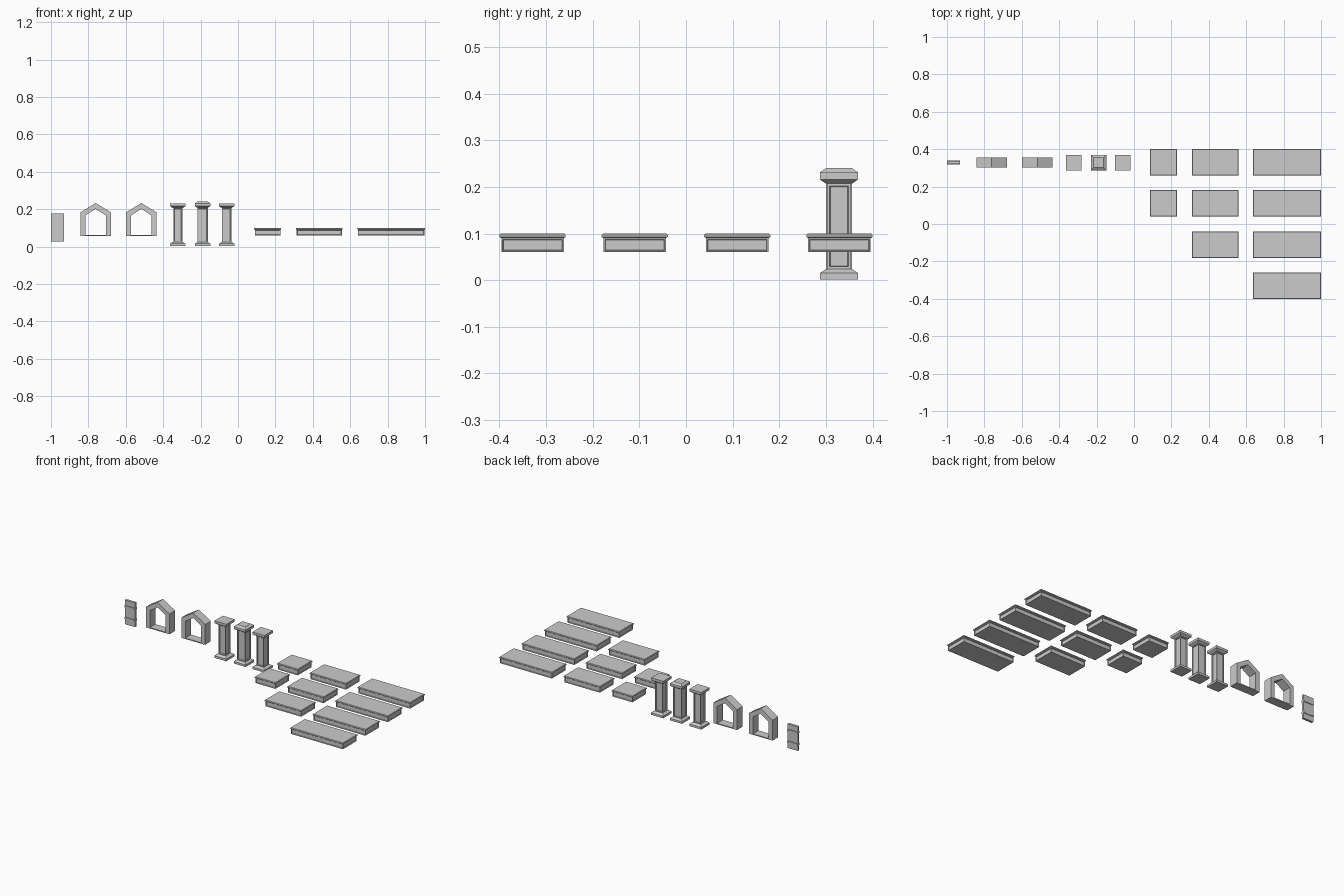
import bpy, bmesh

if "Cube" in bpy.data.objects:
    bpy.data.objects.remove(bpy.data.objects["Cube"])


def finish(bm, name):
    bmesh.ops.recalc_face_normals(bm, faces=bm.faces[:])
    me = bpy.data.meshes.new(name)
    bm.to_mesh(me)
    bm.free()
    ob = bpy.data.objects.new(name, me)
    bpy.context.collection.objects.link(ob)
    return ob


def loft_rects(name, cx, cy, rings, panel_ring, frame, depth):
    """Stack rectangles (half x, half y, z); sink panels into one ring's side faces."""
    bm = bmesh.new()
    loops, panels = [], []
    for hx, hy, z in rings:
        loops.append([bm.verts.new((cx + sx * hx, cy + sy * hy, z))
                      for sx, sy in ((-1, -1), (1, -1), (1, 1), (-1, 1))])
    for r in range(len(loops) - 1):
        a, b = loops[r], loops[r + 1]
        for i in range(4):
            j = (i + 1) % 4
            f = bm.faces.new((a[i], a[j], b[j], b[i]))
            if r == panel_ring:
                panels.append(f)
    bm.faces.new(loops[0][::-1])
    bm.faces.new(loops[-1])
    bm.normal_update()
    bmesh.ops.inset_individual(bm, faces=panels, thickness=frame, depth=0)
    bmesh.ops.inset_individual(bm, faces=panels, thickness=0.002, depth=-depth)
    return finish(bm, name)


def box(name, x0, x1, y0, y1, z0, z1):
    return loft_rects_plain(name, (x0 + x1) / 2, (y0 + y1) / 2,
                            (x1 - x0) / 2, (y1 - y0) / 2, z0, z1)


def loft_rects_plain(name, cx, cy, hx, hy, z0, z1):
    bm = bmesh.new()
    bmesh.ops.create_cube(bm, size=1)
    for v in bm.verts:
        v.co = (cx + v.co.x * 2 * hx, cy + v.co.y * 2 * hy, z0 + (v.co.z + 0.5) * (z1 - z0))
    return finish(bm, name)


def slab(name, x0, x1, y0, y1):
    hx, hy = (x1 - x0) / 2, (y1 - y0) / 2
    prof = [(0.004, 0.060), (0.004, 0.090), (0.0, 0.093), (0.0, 0.097), (0.003, 0.100)]
    loft_rects(name, (x0 + x1) / 2, (y0 + y1) / 2,
               [(hx - d, hy - d, z) for d, z in prof], 0, 0.004, 0.004)


def pillar(name, cx, shaft, pointed):
    prof = [(0.041, 0.002), (0.041, 0.015), (0.028, 0.024), (shaft, 0.024),
            (shaft, 0.207), (0.028, 0.207), (0.041, 0.216), (0.041, 0.231)]
    if pointed:
        prof.append((0.027, 0.241))
    loft_rects(name, cx, 0.328, [(h, h, z) for h, z in prof], 3, 0.007, 0.005)


def arch_frame(name, cx):
    outer = [(-0.081, 0.057), (-0.081, 0.183), (0, 0.233), (0.081, 0.183), (0.081, 0.057)]
    inner = [(-0.054, 0.063), (-0.054, 0.167), (0, 0.201), (0.054, 0.167), (0.054, 0.063)]
    bm = bmesh.new()
    rows = [[bm.verts.new((cx + x, y, z)) for x, z in loop]
            for loop, y in ((outer, 0.301), (outer, 0.356), (inner, 0.356), (inner, 0.301))]
    for r in range(4):
        a, b = rows[r], rows[(r + 1) % 4]
        for i in range(5):
            j = (i + 1) % 5
            bm.faces.new((a[i], a[j], b[j], b[i]))
    finish(bm, name)


# Floor slabs: three lengths in rows with decreasing counts
row_y = [(0.258, 0.40), (0.039, 0.181), (-0.181, -0.039), (-0.40, -0.258)]
for label, x0, x1, count in (("long", 0.637, 1.0, 4), ("medium", 0.309, 0.56, 3),
                             ("short", 0.086, 0.23, 2)):
    for k, (y0, y1) in enumerate(row_y[:count]):
        slab(f"{label}_slab_{k + 1}", x0, x1, y0, y1)

# Pillars, the middle one with a bevelled cap
pillar("pillar_left", -0.322, 0.024, False)
pillar("pillar_middle", -0.189, 0.028, True)
pillar("pillar_right", -0.061, 0.025, False)

# Pointed window frames
arch_frame("window_frame_left", -0.761)
arch_frame("window_frame_right", -0.517)

# Shutter board with two cross battens
box("shutter_board", -1.0, -0.93, 0.321, 0.335, 0.027, 0.177)
for k, z in enumerate((0.06, 0.132)):
    box(f"shutter_batten_{k + 1}", -1.0, -0.93, 0.317, 0.339, z, z + 0.012)
